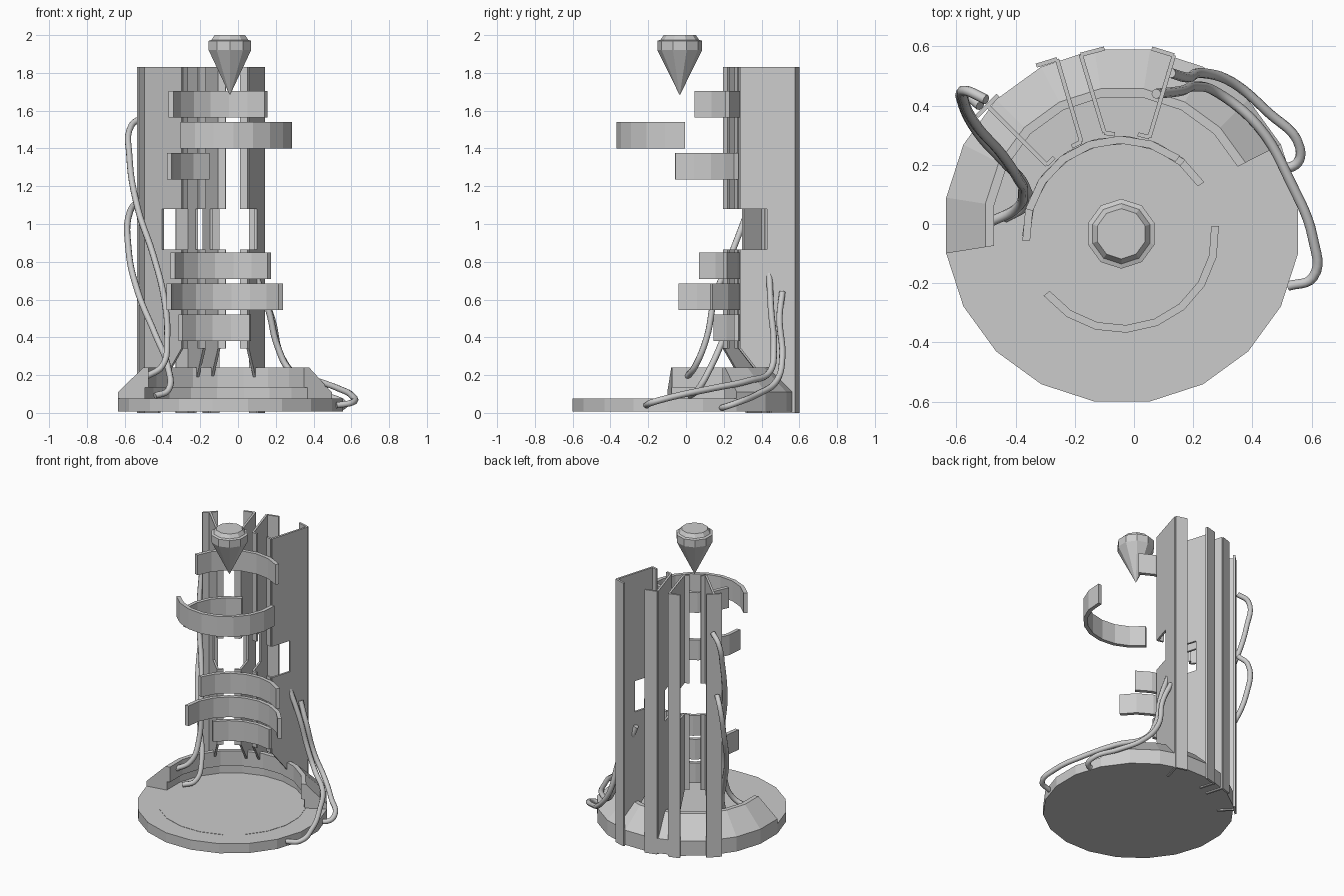
import bpy, bmesh, math
from mathutils import Vector

if "Cube" in bpy.data.objects:
    bpy.data.objects.remove(bpy.data.objects["Cube"])

STEP = math.radians(18)          # the base has 20 sides
BASE_C = (-0.04, -0.005)
BAND_C = (-0.045, -0.035)


def finish(name, bm):
    bmesh.ops.recalc_face_normals(bm, faces=bm.faces)
    me = bpy.data.meshes.new(name)
    bm.to_mesh(me)
    bm.free()
    ob = bpy.data.objects.new(name, me)
    bpy.context.collection.objects.link(ob)
    return ob


def sweep(name, profile, centre, angles):
    """Closed (radius, z) profile swept through a list of angles, capped ends."""
    bm = bmesh.new()
    rings = [[bm.verts.new((centre[0] + r * math.cos(a), centre[1] + r * math.sin(a), z))
              for r, z in profile] for a in angles]
    n = len(profile)
    for a, b in zip(rings, rings[1:]):
        for i in range(n):
            bm.faces.new((a[i], a[(i + 1) % n], b[(i + 1) % n], b[i]))
    bm.faces.new(rings[0])
    bm.faces.new(rings[-1])
    return finish(name, bm)


def lathe(name, profile, centre, n, offset):
    """Stack of n-sided rings with flat caps."""
    bm = bmesh.new()
    rings = [[bm.verts.new((centre[0] + r * math.cos(offset + i * math.tau / n),
                            centre[1] + r * math.sin(offset + i * math.tau / n), z))
              for i in range(n)] for r, z in profile]
    for a, b in zip(rings, rings[1:]):
        for i in range(n):
            bm.faces.new((a[i], a[(i + 1) % n], b[(i + 1) % n], b[i]))
    bm.faces.new(rings[0])
    bm.faces.new(rings[-1])
    return finish(name, bm)


def upright(bm, p0, p1, outline, t=0.014):
    """Vertical sheet from p0 towards p1; outline is (distance, z)."""
    p0, p1 = Vector((*p0, 0)), Vector((*p1, 0))
    d = (p1 - p0).normalized()
    side = Vector((-d.y, d.x, 0)) * t / 2
    front = [bm.verts.new(p0 + d * s + side + Vector((0, 0, z))) for s, z in outline]
    back = [bm.verts.new(p0 + d * s - side + Vector((0, 0, z))) for s, z in outline]
    bm.faces.new(front)
    bm.faces.new(back[::-1])
    n = len(outline)
    for i in range(n):
        j = (i + 1) % n
        bm.faces.new((front[i], back[i], back[j], front[j]))


def rect(length, z0, z1):
    return [(0, z0), (length, z0), (length, z1), (0, z1)]


def channel(name, lip, inner, outer, flange):
    """Notched web with a split inner lip and a full-height outer flange."""
    bm = bmesh.new()
    length = (Vector(outer) - Vector(inner)).length
    web = [(0, .34), (0, .865), (.145, .865), (.145, 1.08), (0, 1.08), (0, 1.83),
           (length, 1.83), (length, 0), (.17, 0), (.17, .13)]
    upright(bm, inner, outer, web)
    lip_len = (Vector(lip) - Vector(inner)).length
    for z0, z1 in ((.34, .865), (1.08, 1.83)):
        upright(bm, inner, lip, rect(lip_len, z0, z1))
    upright(bm, outer, flange, rect((Vector(flange) - Vector(outer)).length, 0, 1.83))
    return finish(name, bm)


def cable(name, points, radius=0.017):
    cu = bpy.data.curves.new(name, 'CURVE')
    cu.dimensions = '3D'
    cu.bevel_depth = radius
    cu.bevel_resolution = 2
    cu.resolution_u = 6
    cu.use_fill_caps = True
    sp = cu.splines.new('BEZIER')
    sp.bezier_points.add(len(points) - 1)
    for bp, p in zip(sp.bezier_points, points):
        bp.co = p
        bp.handle_left_type = bp.handle_right_type = 'AUTO'
    ob = bpy.data.objects.new(name, cu)
    bpy.context.collection.objects.link(ob)


# Base disc and thin floor inlay
lathe("base_disc", [(.602, .008), (.602, .075)], BASE_C, 20, STEP / 2)
lathe("floor_inlay", [(.468, .07), (.468, .077)], BASE_C, 20, STEP / 2)

# Raised sloping collar around the back, with an inner lip
collar_angles = [STEP / 2 + STEP * k for k in range(1, 11)]
sweep("back_collar", [(.602, .07), (.602, .11), (.468, .24), (.438, .24), (.438, .135),
                      (.458, .135), (.458, .07)], BASE_C, collar_angles)

# Four tall channel panels
channel("panel_left", (-.27, .225), (-.295, .2), (-.495, .4), (-.46, .435))
bm = bmesh.new()
upright(bm, (-.495, .4), (-.53, .365), rect(.05, 0, 1.83))
finish("panel_left_outer_edge", bm)
channel("panel_mid_left", (-.21, .262), (-.178, .278), (-.26, .557), (-.33, .535))
channel("panel_mid_right", (-.065, .303), (-.1, .308), (-.18, .572), (-.1, .593))
channel("panel_right", (.013, .303), (.052, .293), (.135, .57), (.06, .593))

# Curved bands: start angle, end angle, bottom, top
bands = [(53, 165, 1.565, 1.705), (218.5, 365, 1.40, 1.54), (110, 184, 1.235, 1.375),
         (49, 160, .71, .85), (32, 181, .545, .685), (70, 144, .38, .52)]
for i, (a0, a1, z0, z1) in enumerate(bands):
    n = round((a1 - a0) / 18)
    angles = [math.radians(a0 + (a1 - a0) * k / n) for k in range(n + 1)]
    sweep(f"curved_band_{i + 1}", [(.333, z0), (.333, z1), (.307, z1), (.307, z0)],
          BAND_C, angles)

# Faceted pointed crystal on top
lathe("crystal", [(.002, 1.685), (.118, 1.92), (.118, 1.97), (.102, 1.975), (.085, 2.0)],
      (-.043, -.033), 10, STEP)

# Hanging cables
cable("cable_left_long", [(-.5, .42, 1.565), (-.565, .45, 1.52), (-.575, .42, 1.36),
                          (-.53, .33, 1.08), (-.45, .24, .84), (-.39, .15, .6),
                          (-.375, .11, .4), (-.4, .05, .25), (-.49, .005, .19)])
cable("cable_left_short", [(-.52, .4, 1.13), (-.57, .44, 1.07), (-.58, .41, .87),
                           (-.53, .31, .64), (-.44, .21, .42), (-.37, .13, .24),
                           (-.37, .06, .12), (-.44, .02, .09)])
cable("cable_right_long", [(.075, .44, .77), (.16, .45, .55), (.21, .465, .35),
                           (.28, .445, .22), (.42, .33, .17), (.53, .14, .13),
                           (.605, -.05, .09), (.605, -.18, .055), (.52, -.21, .04)])
cable("cable_right_short", [(.125, .51, .64), (.18, .495, .5), (.23, .51, .3),
                            (.33, .48, .17), (.45, .38, .1), (.56, .26, .05),
                            (.545, .2, .03), (.47, .195, .03)])
